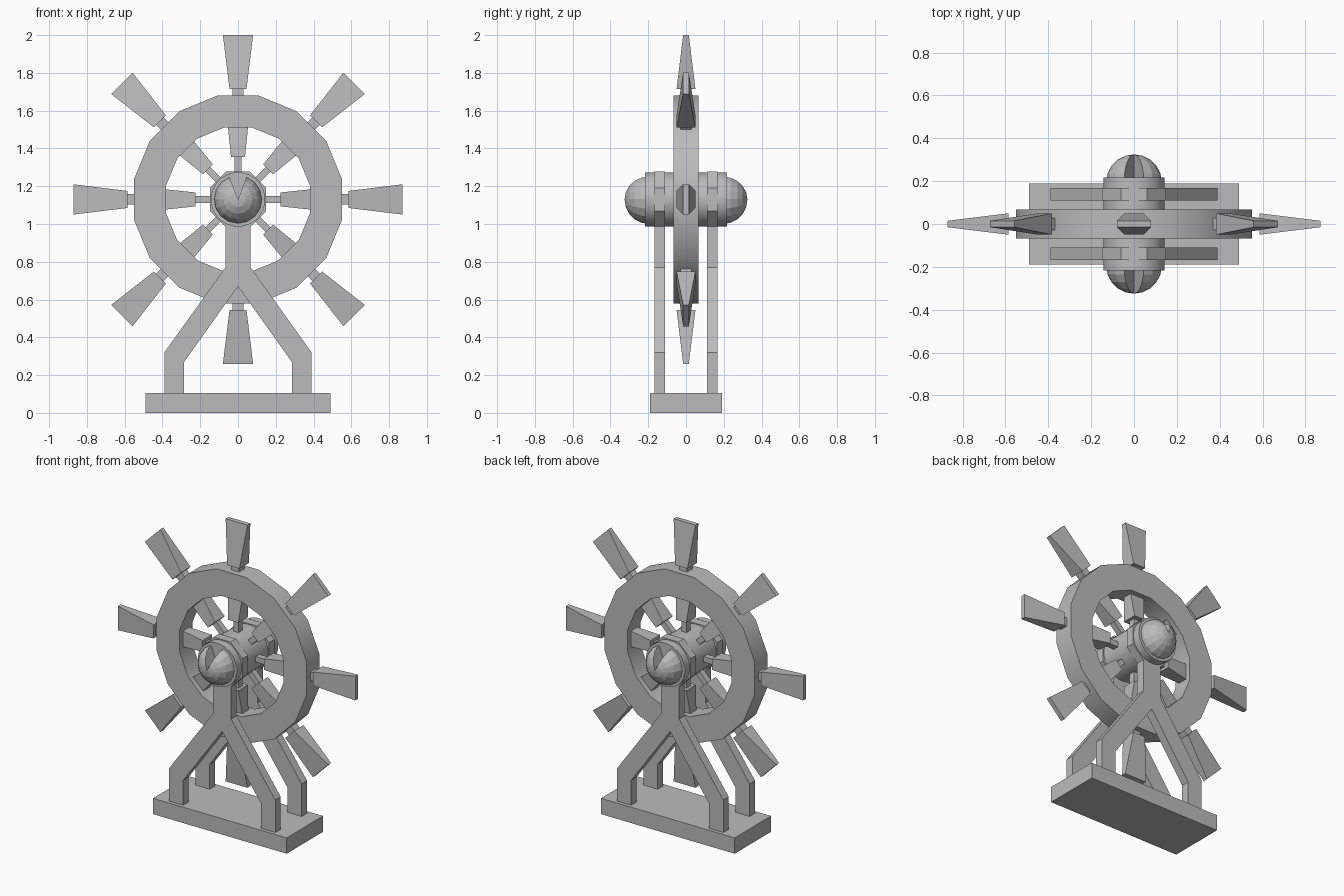
import bpy, bmesh
from math import sin, cos, pi, radians
from mathutils import Matrix, Vector

cube = bpy.data.objects.get("Cube")
if cube:
    bpy.data.objects.remove(cube)

grey = bpy.data.materials.new("plain grey")
grey.use_nodes = True
grey.diffuse_color = (0.5, 0.5, 0.5, 1)
grey.node_tree.nodes["Principled BSDF"].inputs["Base Color"].default_value = (0.5, 0.5, 0.5, 1)

HUB = Vector((0, 0, 1.13))


def finish(name, bm, smooth=False):
    bmesh.ops.recalc_face_normals(bm, faces=bm.faces)
    mesh = bpy.data.meshes.new(name)
    bm.to_mesh(mesh)
    bm.free()
    mesh.materials.append(grey)
    ob = bpy.data.objects.new(name, mesh)
    bpy.context.collection.objects.link(ob)
    if smooth:
        bpy.ops.object.select_all(action='DESELECT')
        ob.select_set(True)
        bpy.context.view_layer.objects.active = ob
        bpy.ops.object.shade_smooth_by_angle(angle=radians(30))
    return ob


def prism(name, outline, y0, y1, smooth=False):
    """Extrude an (x, z) outline from y0 to y1."""
    bm = bmesh.new()
    face = bm.faces.new([bm.verts.new((x, y0, z)) for x, z in outline])
    top = bmesh.ops.extrude_face_region(bm, geom=[face])["geom"]
    verts = [v for v in top if isinstance(v, bmesh.types.BMVert)]
    bmesh.ops.translate(bm, vec=(0, y1 - y0, 0), verts=verts)
    return finish(name, bm, smooth)


def circle(sides, apothem):
    """Regular outline round the hub with a flat side at the top."""
    r = apothem / cos(pi / sides)
    angles = [2 * pi * (i + 0.5) / sides for i in range(sides)]
    return [(r * sin(a), HUB.z + r * cos(a)) for a in angles]


def lathe(name, profile, start, sweep, steps, closed, smooth=False):
    """Spin an (r, y) profile face about the hub axis."""
    bm = bmesh.new()
    verts = [bm.verts.new((r * sin(start), y, HUB.z + r * cos(start))) for r, y in profile]
    face = bm.faces.new(verts)
    if closed:
        edges = list(face.edges)
        bm.faces.remove(face)
        geom = verts + edges
    else:
        geom = verts + list(face.edges) + [face]
        copy = bmesh.ops.duplicate(bm, geom=geom)["geom"]
        geom = copy
    bmesh.ops.spin(bm, geom=geom, cent=HUB, axis=(0, 1, 0), angle=sweep, steps=steps)
    bmesh.ops.remove_doubles(bm, verts=bm.verts, dist=0.0005)
    return finish(name, bm, smooth)


def spoke_part(bm, turn, r0, r1, w0, w1, t0, t1):
    """Tapered bar between two radii, with half widths w and half depths t."""
    rot = Matrix.Translation(HUB) @ Matrix.Rotation(turn, 4, 'Y')
    ends = []
    for r, w, t in ((r0, w0, t0), (r1, w1, t1)):
        corners = ((-w, -t), (w, -t), (w, t), (-w, t))
        ends.append([bm.verts.new(rot @ Vector((x, y, r))) for x, y in corners])
    low, high = ends
    bm.faces.new(low)
    bm.faces.new(high)
    for i in range(4):
        j = (i + 1) % 4
        bm.faces.new((low[i], low[j], high[j], high[i]))


# Base
prism("base", [(-0.49, 0), (0.49, 0), (0.49, 0.105), (-0.49, 0.105)], -0.19, 0.19)

# Forked stands, front and back
half = [(0.067, 1.13), (0.067, 0.77), (0.39, 0.32), (0.39, 0.1), (0.285, 0.1), (0.285, 0.27)]
stand = half + [(0, 0.67)] + [(-x, z) for x, z in reversed(half)]
for side, s in (("front", -1), ("back", 1)):
    prism(side + "_stand", stand, s * 0.11, s * 0.167)
    prism(side + "_collar", circle(8, 0.149), s * 0.11, s * 0.167)

    # Rounded hub cap with a wedge notch at the top
    r = 0.13
    arc = [(r * cos(a), s * (0.195 + r * sin(a))) for a in (i * pi / 10 for i in range(5))]
    notch = radians(21)
    lathe(side + "_cap", [(0, s * 0.195)] + arc + [(0, s * 0.325)],
          notch, 2 * pi - 2 * notch, 14, False)

# Hub
prism("hub", circle(24, 0.143), -0.217, 0.217, True)

# Wheel rim
k = 1 / cos(pi / 16)
lathe("rim", [(0.55 * k, -0.067), (0.55 * k, 0.067), (0.38 * k, 0.067), (0.38 * k, -0.067)],
      pi / 16, 2 * pi, 16, True, True)

# Eight spokes, each with rod, inner block, neck and handle
for i in range(8):
    turn = i * pi / 4
    bm = bmesh.new()
    spoke_part(bm, turn, 0.1, 0.24, 0.018, 0.018, 0.02, 0.02)
    spoke_part(bm, turn, 0.225, 0.42, 0.037, 0.057, 0.05, 0.028)
    spoke_part(bm, turn, 0.5, 0.6, 0.028, 0.028, 0.028, 0.028)
    spoke_part(bm, turn, 0.585, 0.87, 0.045, 0.08, 0.05, 0.015)
    finish("spoke_" + str(i + 1), bm)
